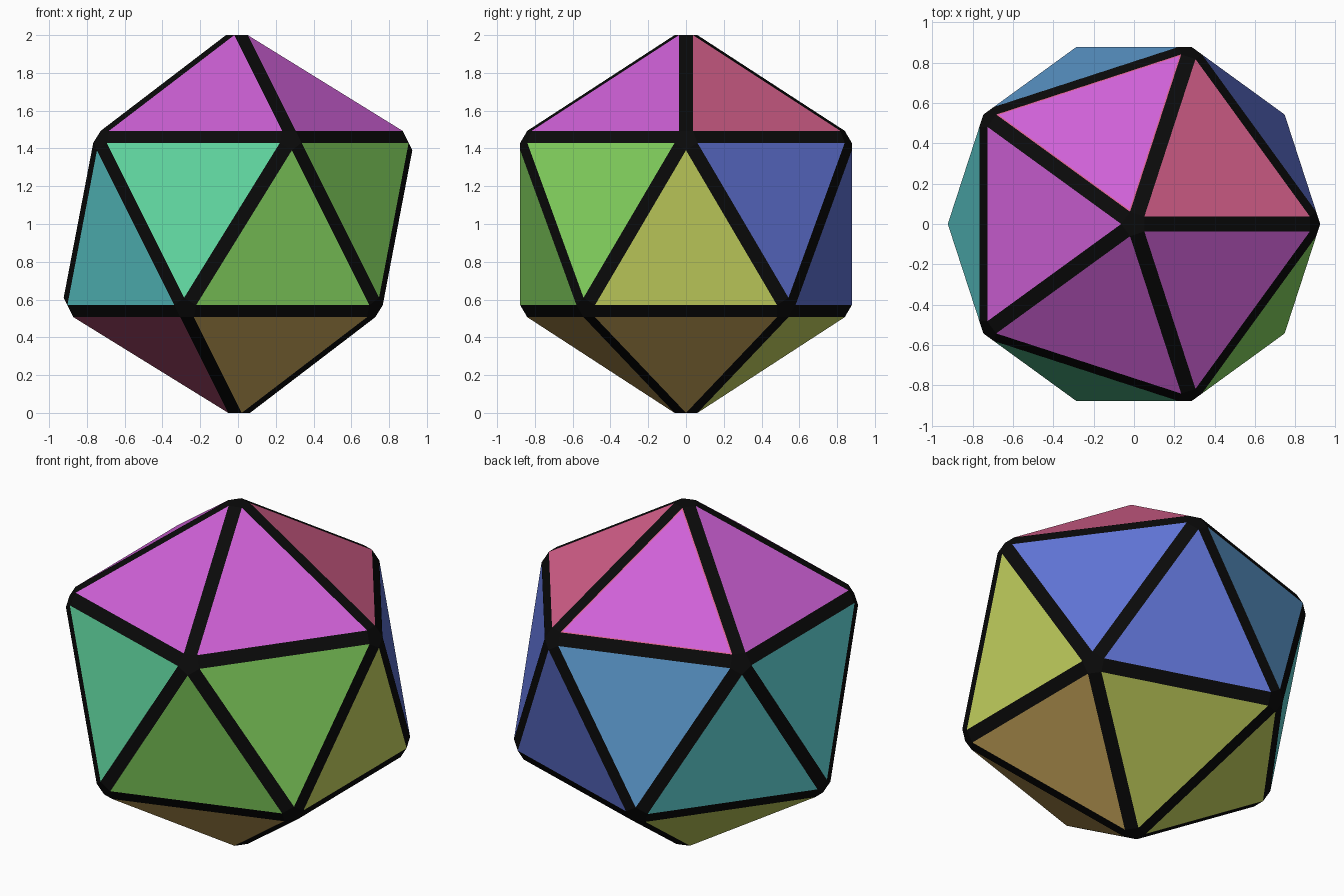
import bpy, bmesh, math
from mathutils import Color

cube = bpy.data.objects.get("Cube")
if cube:
    bpy.data.objects.remove(cube, do_unlink=True)

RADIUS = 1.0486   # circumradius before the corners are cut
BEVEL = 0.04

# Panel hues in degrees, sharing one saturation and value
HUES = {"pink": 338, "magenta": 296, "blue": 230, "steel_blue": 208, "teal": 181,
        "spring_green": 152, "green": 101, "yellow": 67, "brown": 41}


def make_material(name, rgb):
    mat = bpy.data.materials.new(name)
    mat.use_nodes = True
    rgba = (*rgb, 1.0)
    mat.diffuse_color = rgba
    bsdf = mat.node_tree.nodes["Principled BSDF"]
    bsdf.inputs["Base Color"].default_value = rgba
    bsdf.inputs["Roughness"].default_value = 0.7
    return mat


def panel_colour(hue):
    col = Color()
    col.hsv = (hue / 360, 0.55, 0.84)
    return col.from_srgb_to_scene_linear()


mesh = bpy.data.meshes.new("panelled_icosahedron")
mesh.materials.append(make_material("black", (0.003, 0.003, 0.003)))
slots = {}
for name, hue in HUES.items():
    slots[name] = len(mesh.materials)
    mesh.materials.append(make_material(name, panel_colour(hue)))

# Panel colours per tier, going counter-clockwise from +x
TIERS = [
    ["pink", "magenta", "magenta", "magenta", "magenta"],
    ["blue", "steel_blue", "teal", "spring_green", "green"],
    ["yellow", "blue", "teal", "teal", "green"],
    ["brown", "yellow", "yellow", "pink", "brown"],
]

bm = bmesh.new()
bmesh.ops.create_icosphere(bm, subdivisions=1, radius=RADIUS)

bordered = None
for face in bm.faces:
    c = face.calc_center_median()
    tier = sum(c.z < limit for limit in (0.5, 0, -0.5))
    step = math.floor(math.degrees(math.atan2(c.y, c.x)) / 72 + 0.25) % 5
    face.material_index = slots[TIERS[tier][step]]

# Black frame: flat cuts along every edge and corner
bmesh.ops.bevel(bm, geom=bm.edges[:], offset=BEVEL, offset_type='OFFSET',
                segments=1, profile=0.5, affect='EDGES', material=0)

# Thin pink border on the rear top panel
for face in bm.faces:
    c = face.calc_center_median()
    if face.material_index and c.z > 0.5 and c.y > 0.3 and c.x < 0:
        bordered = face
rim = bmesh.ops.inset_individual(bm, faces=[bordered], thickness=0.012)
for face in rim["faces"]:
    if face is not bordered:
        face.material_index = slots["pink"]

bmesh.ops.translate(bm, verts=bm.verts[:], vec=(0, 0, 1))
bmesh.ops.recalc_face_normals(bm, faces=bm.faces[:])
bm.to_mesh(mesh)
bm.free()

body = bpy.data.objects.new("panelled_icosahedron", mesh)
bpy.context.collection.objects.link(body)
